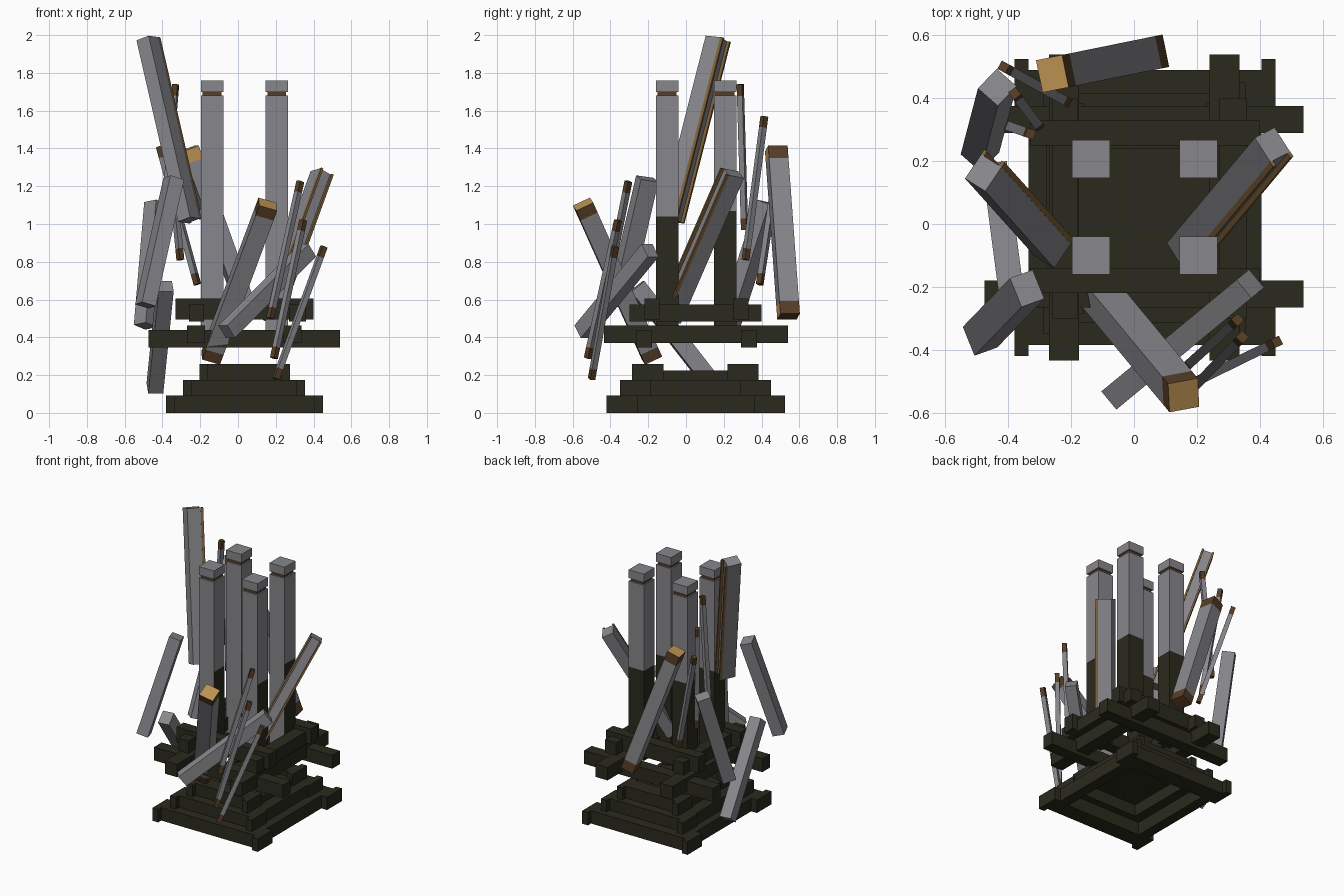
import bpy, bmesh, math
from mathutils import Vector, Matrix

if "Cube" in bpy.data.objects:
    bpy.data.objects.remove(bpy.data.objects["Cube"])


def material(name, rgb):
    m = bpy.data.materials.new(name)
    m.diffuse_color = (*rgb, 1)
    m.use_nodes = True
    m.node_tree.nodes["Principled BSDF"].inputs["Base Color"].default_value = m.diffuse_color
    return m


GREY = material("weathered grey", (0.245, 0.245, 0.265))
DARK = material("charred olive", (0.023, 0.023, 0.013))
BROWN = material("dark brown", (0.092, 0.048, 0.02))
MID = material("warm brown", (0.22, 0.12, 0.042))
TAN = material("cut wood tan", (0.52, 0.30, 0.085))


def finish(bm, name, mats):
    bmesh.ops.recalc_face_normals(bm, faces=bm.faces[:])
    me = bpy.data.meshes.new(name)
    bm.to_mesh(me)
    bm.free()
    for m in mats:
        me.materials.append(m)
    ob = bpy.data.objects.new(name, me)
    bpy.context.collection.objects.link(ob)
    return ob


def add_box(bm, lo, hi):
    lo, hi = Vector(lo), Vector(hi)
    mat = Matrix.Translation((lo + hi) / 2) @ Matrix.Diagonal((*(hi - lo), 1))
    bmesh.ops.create_cube(bm, size=1, matrix=mat)


def box(name, lo, hi, mat):
    bm = bmesh.new()
    add_box(bm, lo, hi)
    return finish(bm, name, [mat])


def cut(bm, h):
    bmesh.ops.bisect_plane(bm, geom=bm.verts[:] + bm.edges[:] + bm.faces[:],
                           plane_co=(0, 0, h), plane_no=(0, 0, 1))


def frame_of(p, q, ref=None, roll=0):
    """Matrix whose z runs from q up to p and whose x is horizontal or follows ref."""
    p, q = Vector(p), Vector(q)
    z = (p - q).normalized()
    x = Vector(ref) if ref else Vector((-z.y, z.x, 0))
    x = (x - z * x.dot(z)).normalized()
    m = Matrix((x, z.cross(x), z)).transposed().to_4x4()
    m.translation = q
    return m @ Matrix.Rotation(math.radians(roll), 4, 'Z'), (p - q).length


def beam(name, p, q, w, t, band=0, top=BROWN, ref=None, roll=0, tan_front=False):
    """Leaning beam with top end p and bottom end q; band = brown end length."""
    m, L = frame_of(p, q, ref, roll)
    bm = bmesh.new()
    add_box(bm, (-w / 2, -t / 2, 0), (w / 2, t / 2, L))
    if band:
        cut(bm, band)
        cut(bm, L - band)
        bm.normal_update()
        for f in bm.faces:
            z = f.calc_center_median().z
            if z > L - 1e-4:
                f.material_index = 2
            elif z < band or z > L - band:
                front = (m.to_3x3() @ f.normal).y < -0.7
                f.material_index = 2 if tan_front and front else 1
    ob = finish(bm, name, [GREY, BROWN, top])
    ob.matrix_world = m


# Stepped hollow foundation: three rings of beams with protruding ends
TIERS = [(-0.38, 0.45, -0.42, 0.525, 0.0, 0.092),
         (-0.29, 0.355, -0.35, 0.45, 0.092, 0.175),
         (-0.205, 0.275, -0.285, 0.385, 0.175, 0.26)]
for i, (x0, x1, y0, y1, z0, z1) in enumerate(TIERS):
    n, w = 0.035, (0.12, 0.1, 0.11)[i]
    inset = 0.045 if i == 0 else 0.012
    side_top = z1 - 0.035 if i == 2 else z1
    for side, a, b in (("left", x0 + inset, x0 + w), ("right", x1 - w, x1 - inset)):
        box(f"foundation_{side}_beam_{i}", (a, y0 + n + w, z0), (b, y1 - n - w, side_top), DARK)
    # beam ends at the corners
    for side, a, b in (("left", x0, x0 + 0.045), ("right", x1 - 0.045, x1)):
        box(f"foundation_{side}_front_end_{i}", (a, y0, z0), (b, y0 + 0.165, z1), DARK)
        box(f"foundation_{side}_back_end_{i}", (a, y1 - 0.165, z0), (b, y1, z1), DARK)
    for side, a, b in (("front", y0 + n, y0 + n + w), ("back", y1 - n - w, y1 - n)):
        box(f"foundation_{side}_beam_{i}", (x0 + 0.045, a, z0), (x1 - 0.045, b, z1), DARK)
box("foundation_deck", (-0.17, -0.23, 0.176), (0.24, 0.33, 0.222), DARK)

# Middle crossed logs
for side, a, b in (("front", -0.265, -0.18), ("back", 0.29, 0.375)):
    box(f"middle_{side}_log", (-0.475, a, 0.345), (0.54, b, 0.44), DARK)
for side, a, b in (("left", -0.27, -0.175), ("right", 0.24, 0.335)):
    box(f"middle_{side}_log", (a, -0.435, 0.37), (b, 0.54, 0.462), DARK)

# Upper crossed logs
for side, a, b in (("front", -0.22, -0.14), ("back", 0.25, 0.33)):
    box(f"upper_{side}_log", (-0.33, a, 0.495), (0.4, b, 0.605), DARK)
for side, a, b in (("left", -0.26, -0.18), ("right", 0.27, 0.36)):
    box(f"upper_{side}_log", (a, -0.3, 0.485), (b, 0.4, 0.575), DARK)

# Four columns: charred below mid height except on the front, with neck and cap
for cx in (-0.137, 0.205):
    for cy in (-0.1, 0.207):
        h, zc = 0.06, (1.04 if cy < 0 else 1.07)
        bm = bmesh.new()
        add_box(bm, (cx - h, cy - h, 0.43), (cx + h, cy + h, 1.68))
        cut(bm, zc)
        bm.normal_update()
        for f in bm.faces:
            if f.calc_center_median().z < zc and f.normal.y > -0.5:
                f.material_index = 1
        finish(bm, "column_shaft", [GREY, DARK])
        box("column_neck", (cx - 0.05, cy - 0.05, 1.68), (cx + 0.05, cy + 0.05, 1.702), BROWN)
        box("column_cap", (cx - h, cy - h, 1.7), (cx + h, cy + h, 1.76), GREY)

# Two grooved planks with brown rails along the face that looks right
for name, p, q, roll in (("grooved_plank_left", (-0.475, 0.17, 1.98), (-0.255, -0.075, 1.02), 15),
                         ("grooved_plank_right", (0.445, 0.245, 1.27), (0.165, -0.09, 0.50), -20)):
    m, L = frame_of(p, q, roll=roll)
    s = 1 if m.col[0].x > 0 else -1
    bm = bmesh.new()
    add_box(bm, (-0.055, -0.04, 0), (0.038, 0.04, L))
    for e in (-1, 1):
        add_box(bm, (0.038, e * 0.035 - 0.006, 0), (0.056, e * 0.035 + 0.006, L))
    if s < 0:
        bmesh.ops.scale(bm, vec=(-1, 1, 1), verts=bm.verts[:])
    for f in bm.faces:
        if s * f.calc_center_median().x > 0.039:
            f.material_index = 1
    finish(bm, name, [GREY, MID]).matrix_world = m

# Two square posts with brown end bands and a pale cut end
beam("banded_post_back", (-0.26, 0.478, 1.40), (0.06, 0.543, 0.51), 0.105, 0.09, 0.07, TAN,
     tan_front=True)
beam("banded_post_front", (0.158, -0.545, 1.105), (-0.145, -0.18, 0.29), 0.1, 0.1, 0.06, TAN,
     ref=(1, 0.05, 0))

# Plain grey planks leaning around the structure
PLANKS = [((0.37, -0.19, 0.86), (-0.06, -0.545, 0.43), 0.075, 0.085, 0),
          ((-0.34, -0.205, 1.24), (-0.49, -0.36, 0.57), 0.1, 0.08, -25),
          ((-0.435, 0.435, 1.11), (-0.49, 0.225, 0.46), 0.085, 0.09, -28),
          ((-0.385, -0.26, 0.67), (-0.44, 0.16, 0.13), 0.08, 0.09, 0)]
for i, (p, q, w, t, roll) in enumerate(PLANKS):
    beam(f"leaning_plank_{i}", p, q, w, t, roll=roll)

# Thin sticks with brown tips, three at the front right and three at the back left
STICKS = [((0.33, -0.305, 1.225), (0.17, -0.45, 0.50)),
          ((0.345, -0.36, 1.02), (0.19, -0.52, 0.29)),
          ((0.455, -0.375, 0.88), (0.2, -0.5, 0.18)),
          ((-0.33, 0.287, 1.74), (-0.395, 0.31, 0.97)),
          ((-0.38, 0.415, 1.57), (-0.305, 0.315, 0.81)),
          ((-0.415, 0.5, 1.41), (-0.215, 0.39, 0.68))]
for i, (p, q) in enumerate(STICKS):
    beam(f"thin_stick_{i}", p, q, 0.03, 0.03, 0.06)
